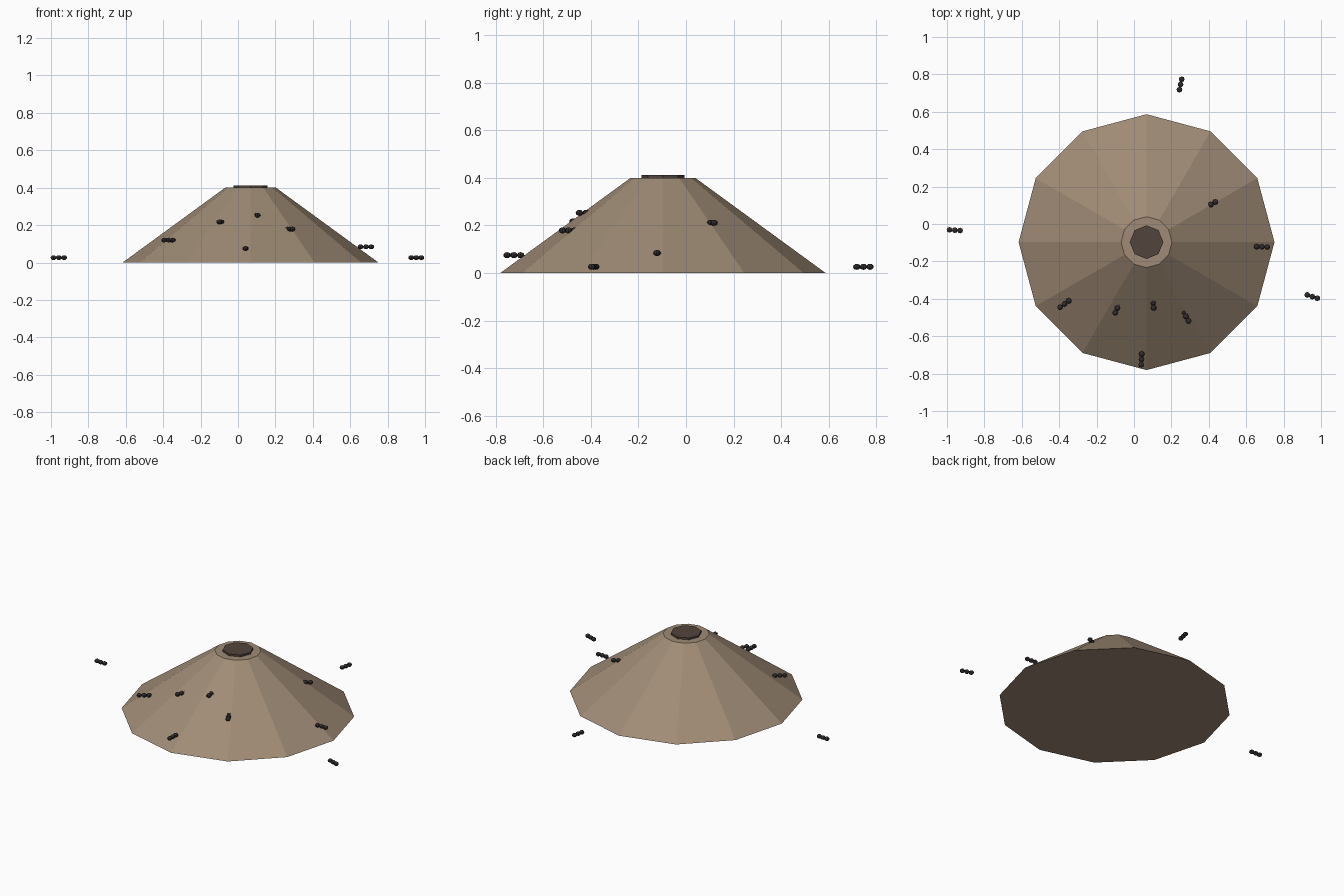
import bpy
from math import cos, sin, radians

if "Cube" in bpy.data.objects:
    bpy.data.objects.remove(bpy.data.objects["Cube"])

CX, CY = 0.067, -0.097  # centre of the mound


def material(name, rgb):
    m = bpy.data.materials.new(name)
    m.diffuse_color = (*rgb, 1)
    m.use_nodes = True
    m.node_tree.nodes["Principled BSDF"].inputs["Base Color"].default_value = m.diffuse_color
    return m


soil = material("soil", (0.35, 0.26, 0.18))
dark_soil = material("dark_soil", (0.085, 0.058, 0.045))
black = material("ant_black", (0.03, 0.024, 0.025))


def finish(name, mat):
    ob = bpy.context.object
    ob.name = name
    ob.data.materials.append(mat)
    return ob


# Twelve-sided mound with a flat top
bpy.ops.mesh.primitive_cone_add(vertices=12, radius1=0.684, radius2=0.136,
                                depth=0.4, location=(CX, CY, 0.2))
finish("mound", soil)

# Eight-sided dark entrance disc, slightly proud of the top
bpy.ops.mesh.primitive_cylinder_add(vertices=8, radius=0.09, depth=0.024,
                                    location=(CX, CY, 0.4))
finish("entrance_hole", dark_soil)


# Ant: three flattened beads in a level row pointing away from the mound centre
def ant(index, x, y, z):
    dx, dy = x - CX, y - CY
    length = (dx * dx + dy * dy) ** 0.5
    dx, dy = dx / length, dy / length
    for part, offset in (("abdomen", -0.0285), ("thorax", 0), ("head", 0.0285)):
        bpy.ops.mesh.primitive_uv_sphere_add(
            segments=8, ring_count=6, radius=0.0155,
            location=(x + dx * offset, y + dy * offset, z))
        bpy.context.object.scale.z = 0.82
        finish(f"ant_{index}_{part}", black)


ants = [
    # on the ground
    (-0.958, -0.033, 0.026), (0.249, 0.746, 0.026), (0.953, -0.388, 0.026),
    # on the slope
    (0.684, -0.122, 0.084), (0.411, 0.104, 0.211), (-0.372, -0.428, 0.120),
    (-0.089, -0.449, 0.217), (0.102, -0.420, 0.253), (0.278, -0.494, 0.179),
    (0.040, -0.724, 0.075),
]
for i, position in enumerate(ants, 1):
    ant(i, *position)
